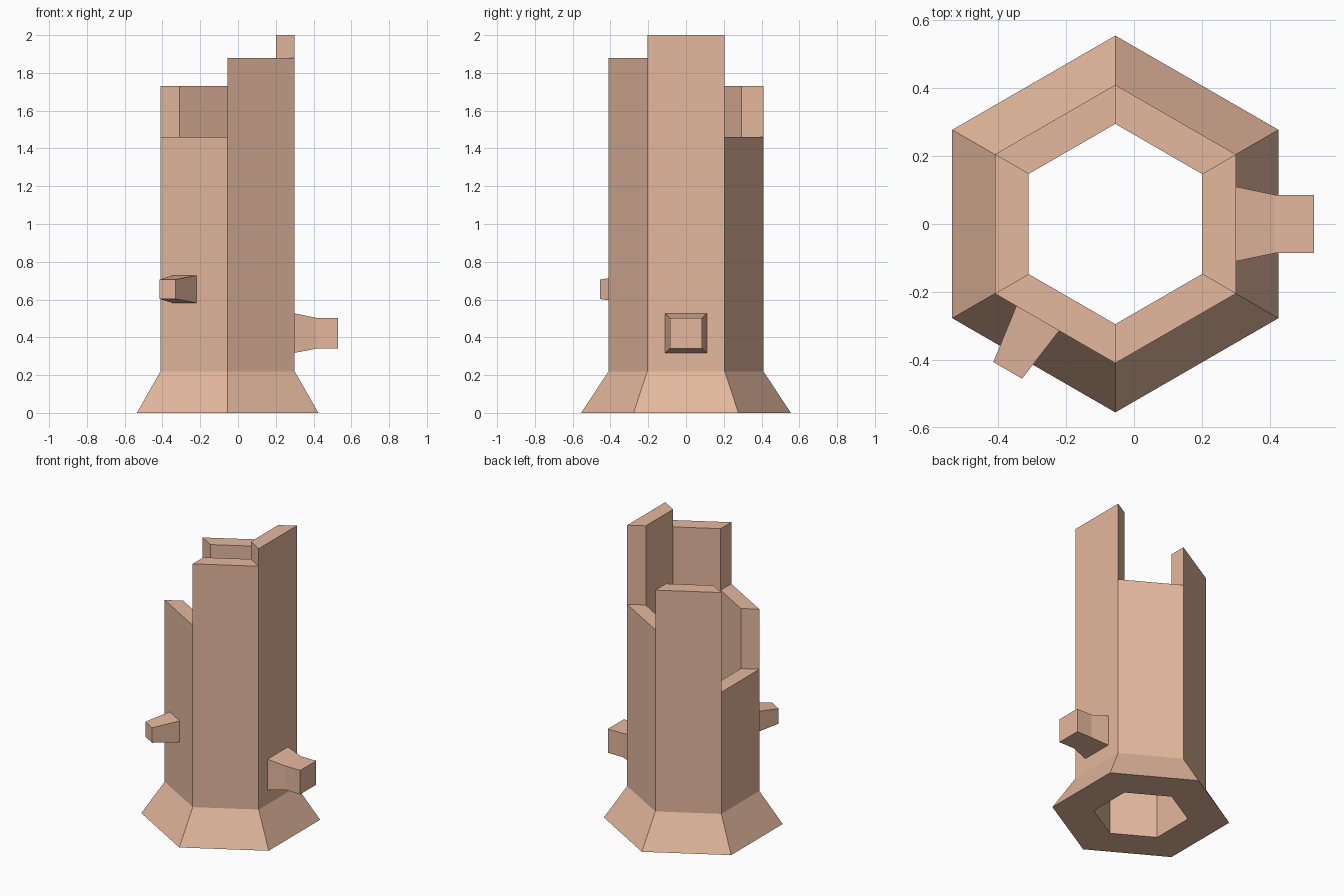
import bpy, bmesh, math
from mathutils import Vector

if "Cube" in bpy.data.objects:
    bpy.data.objects.remove(bpy.data.objects["Cube"])

CX = -0.055                       # tower axis
R_OUT, R_IN, R_FOOT = 0.41, 0.295, 0.555
FOOT_Z = 0.22
# wall heights: back right, back left, left, front left, front right, right
HEIGHTS = [1.46, 1.73, 1.05, 1.46, 1.88, 2.0]

clay = bpy.data.materials.new("clay")
clay.diffuse_color = (0.78, 0.48, 0.34, 1)
clay.use_nodes = True
clay.node_tree.nodes["Principled BSDF"].inputs["Base Color"].default_value = clay.diffuse_color


def finish(name, bm):
    bmesh.ops.remove_doubles(bm, verts=bm.verts, dist=1e-5)
    bmesh.ops.recalc_face_normals(bm, faces=bm.faces)
    mesh = bpy.data.meshes.new(name)
    bm.to_mesh(mesh)
    bm.free()
    mesh.materials.append(clay)
    obj = bpy.data.objects.new(name, mesh)
    bpy.context.collection.objects.link(obj)
    return obj


def corner(k, r, z):
    a = math.radians(30 + 60 * k)
    return Vector((CX + r * math.cos(a), r * math.sin(a), z))


def add_face(bm, points):
    bm.faces.new([bm.verts.new(p) for p in points])


# Hollow hexagonal tower with stepped walls and a flared foot
bm = bmesh.new()
for k, h in enumerate(HEIGHTS):
    prev_h, next_h = HEIGHTS[k - 1], HEIGHTS[(k + 1) % 6]

    def wall(r, base):
        left = [base] + [z for z in (prev_h,) if z < h] + [h]
        right = [base] + [z for z in (next_h,) if z < h] + [h]
        add_face(bm, [corner(k, r, z) for z in left]
                 + [corner(k + 1, r, z) for z in reversed(right)])

    def strip(r1, z1, r2, z2):
        add_face(bm, [corner(k, r1, z1), corner(k + 1, r1, z1),
                      corner(k + 1, r2, z2), corner(k, r2, z2)])

    wall(R_OUT, FOOT_Z)                     # outer wall
    wall(R_IN, 0)                           # inner wall
    strip(R_OUT, h, R_IN, h)                # wall top
    strip(R_FOOT, 0, R_OUT, FOOT_Z)         # flared foot
    strip(R_IN, 0, R_FOOT, 0)               # underside
    add_face(bm, [corner(k, R_OUT, prev_h), corner(k, R_IN, prev_h),
                  corner(k, R_IN, h), corner(k, R_OUT, h)])   # step end
finish("tower", bm)


def peg(name, origin, angle, sections):
    """Closed rectangular loft; sections are (distance, half width, z low, z high)."""
    a = math.radians(angle)
    out = Vector((math.cos(a), math.sin(a), 0))
    side = Vector((-out.y, out.x, 0))
    bm = bmesh.new()
    rings = []
    for d, w, lo, hi in sections:
        c = Vector(origin) + out * d
        rings.append([bm.verts.new(c + side * s * w + Vector((0, 0, z)))
                      for s, z in ((-1, lo), (1, lo), (1, hi), (-1, hi))])
    for r1, r2 in zip(rings, rings[1:]):
        for i in range(4):
            j = (i + 1) % 4
            bm.faces.new((r1[i], r1[j], r2[j], r2[i]))
    bm.faces.new(rings[0])
    bm.faces.new(rings[-1])
    finish(name, bm)


# Large peg on the right wall, small tapered peg on the front left wall
peg("right_peg", (0.30, 0, 0), 0,
    [(0, 0.11, 0.318, 0.527), (0.115, 0.086, 0.34, 0.503), (0.23, 0.086, 0.34, 0.503)])
peg("front_left_peg", (-0.283, -0.277, 0), 240,
    [(0, 0.073, 0.582, 0.728), (0.178, 0.049, 0.603, 0.706)])
